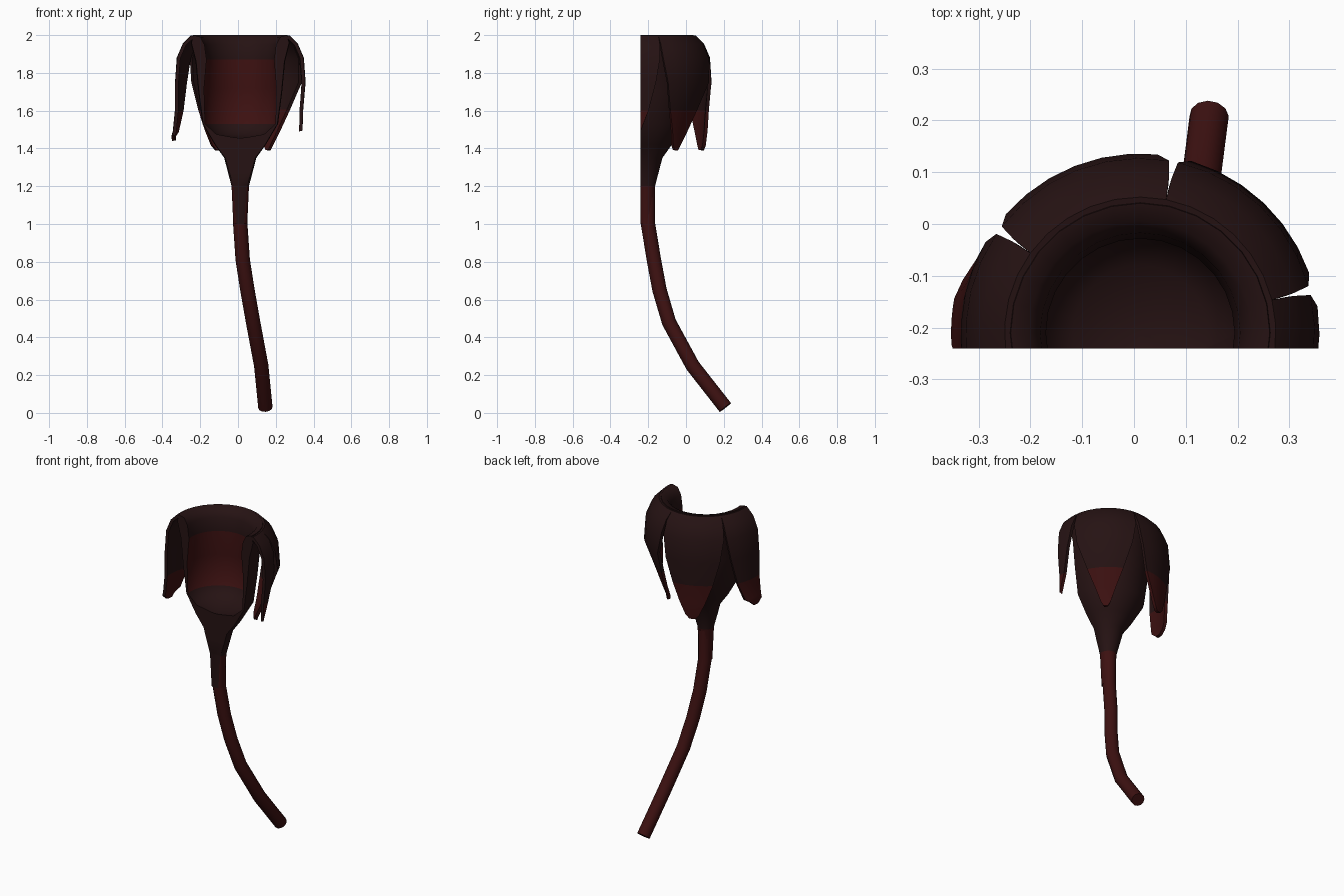
import bpy, bmesh, math
from mathutils import Vector

if "Cube" in bpy.data.objects:
    bpy.data.objects.remove(bpy.data.objects["Cube"])

AX, AY, CUT = 0.012, -0.21, -0.24      # flower axis and the plane that halves it


def material(name, rgb):
    m = bpy.data.materials.new(name)
    m.diffuse_color = (*rgb, 1)
    m.use_nodes = True
    m.node_tree.nodes["Principled BSDF"].inputs["Base Color"].default_value = m.diffuse_color
    return m


DARK = material("dark maroon", (0.019, 0.0062, 0.0065))
RED = material("deep red", (0.046, 0.0055, 0.0055))


def halve(bm):
    """Cut away everything in front of the cut plane and cap the section."""
    res = bmesh.ops.bisect_plane(bm, geom=bm.verts[:] + bm.edges[:] + bm.faces[:],
                                 plane_co=(0, CUT, 0), plane_no=(0, -1, 0), clear_outer=True)
    edges = [e for e in res["geom_cut"] if isinstance(e, bmesh.types.BMEdge)]
    if edges:
        bmesh.ops.triangle_fill(bm, edges=edges, use_beauty=True, normal=(0, -1, 0))


def finish(name, bm, is_red, angle=50):
    bm.normal_update()
    for f in bm.faces:
        f.material_index = int(is_red(f))
    me = bpy.data.meshes.new(name)
    bm.to_mesh(me)
    bm.free()
    me.materials.append(DARK)
    me.materials.append(RED)
    ob = bpy.data.objects.new(name, me)
    bpy.context.collection.objects.link(ob)
    bpy.ops.object.select_all(action='DESELECT')
    ob.select_set(True)
    bpy.context.view_layer.objects.active = ob
    bpy.ops.object.shade_smooth_by_angle(angle=math.radians(angle))


def polar(r, deg, z):
    a = math.radians(deg)
    return Vector((AX + r * math.cos(a), AY + r * math.sin(a), z))


# Stem: round tube along a bent path
path = [Vector(p) for p in [(.012, -.201, 1.19), (.012, -.201, 1.0), (.025, -.17, .81),
                            (.05, -.14, .65), (.08, -.09, .48), (.123, .035, .25),
                            (.145, .208, .029)]]
bm = bmesh.new()
rings = []
for i, p in enumerate(path):
    t = (path[min(i + 1, len(path) - 1)] - path[max(i - 1, 0)]).normalized()
    if i == len(path) - 1:
        t = (path[i] - path[i - 1]).normalized()
    u = t.cross(Vector((0, 1, 0))).normalized()
    v = t.cross(u)
    rings.append([bm.verts.new(p + .038 * (u * math.cos(k * math.pi / 6) + v * math.sin(k * math.pi / 6)))
                  for k in range(12)])
for a, b in zip(rings, rings[1:]):
    for k in range(12):
        bm.faces.new((a[k], a[k - 1], b[k - 1], b[k]))
bm.faces.new(rings[0])
bm.faces.new(rings[-1])
bmesh.ops.recalc_face_normals(bm, faces=bm.faces[:])
finish("stem", bm, lambda f: True)

# Cup: funnel, outer wall, rolled lip and hollow inside, turned around the axis
profile = [(0, 1.0), (.037, 1.0), (.046, 1.2), (.085, 1.35), (.135, 1.42), (.2, 1.53), (.222, 1.7),
           (.237, 1.86), (.262, 1.96), (.25, 2.0), (.215, 1.99), (.193, 1.95), (.182, 1.87),
           (.195, 1.72), (.19, 1.53), (.13, 1.475), (0, 1.45)]
bm = bmesh.new()
vs = [bm.verts.new((AX + r, AY, z)) for r, z in profile]
es = [bm.edges.new(p) for p in zip(vs, vs[1:])]
bmesh.ops.spin(bm, geom=vs + es, cent=(AX, AY, 0), axis=(0, 0, 1),
               angle=2 * math.pi, steps=28, use_merge=True)
bmesh.ops.remove_doubles(bm, verts=bm.verts[:], dist=.0005)
bmesh.ops.recalc_face_normals(bm, faces=bm.faces[:])
halve(bm)


def inside_band(f):
    c = f.calc_center_median()
    inward = f.normal.x * (c.x - AX) + f.normal.y * (c.y - AY) < 0
    low_stem = c.z < 1.15 and f.normal.y > -.99
    return low_stem or (inward and f.normal.y > -.99 or abs(f.normal.x) < .2 and inward) and \
        1.53 < c.z < 1.87 and c.y > CUT + .001


finish("flower_cup", bm, inside_band)


# Petals: tapering sheets that roll over the lip and hang down
def petal(name, centre, tip_r, tip_z):
    rows = [(.232, 1.993, 32.5), (.262, 1.998, 32.5), (.305, 1.955, 32), (.337, 1.88, 31),
            (.346, 1.75, 27), (.335 * .6 + tip_r * .4, 1.6, 20.5),
            (.335 * .25 + tip_r * .75, 1.49, 13), (tip_r, tip_z + .025, 7),
            (tip_r - .004, tip_z, 3)]
    bm = bmesh.new()
    cols = 6
    grid = [[bm.verts.new(polar(r, centre + w * (2 * k / cols - 1), z)) for k in range(cols + 1)]
            for r, z, w in rows]
    for a, b in zip(grid, grid[1:]):
        for k in range(cols):
            bm.faces.new((a[k], b[k], b[k + 1], a[k + 1]))
    bm.normal_update()
    bmesh.ops.solidify(bm, geom=bm.faces[:], thickness=.018)
    bmesh.ops.recalc_face_normals(bm, faces=bm.faces[:])
    top = max(v.co.z for v in bm.verts)
    for v in bm.verts:
        v.co.z -= max(0, top - 2.0) * (v.co.z > 1.9)
    halve(bm)
    finish(name, bm, lambda f: f.calc_center_median().z < 1.595 and f.normal.y > -.99)


petal("left_petal", 176.5, .365, 1.44)
petal("back_left_petal", 111.5, .325, 1.39)
petal("back_right_petal", 46.5, .225, 1.39)
petal("right_petal", -18.5, .33, 1.42)
